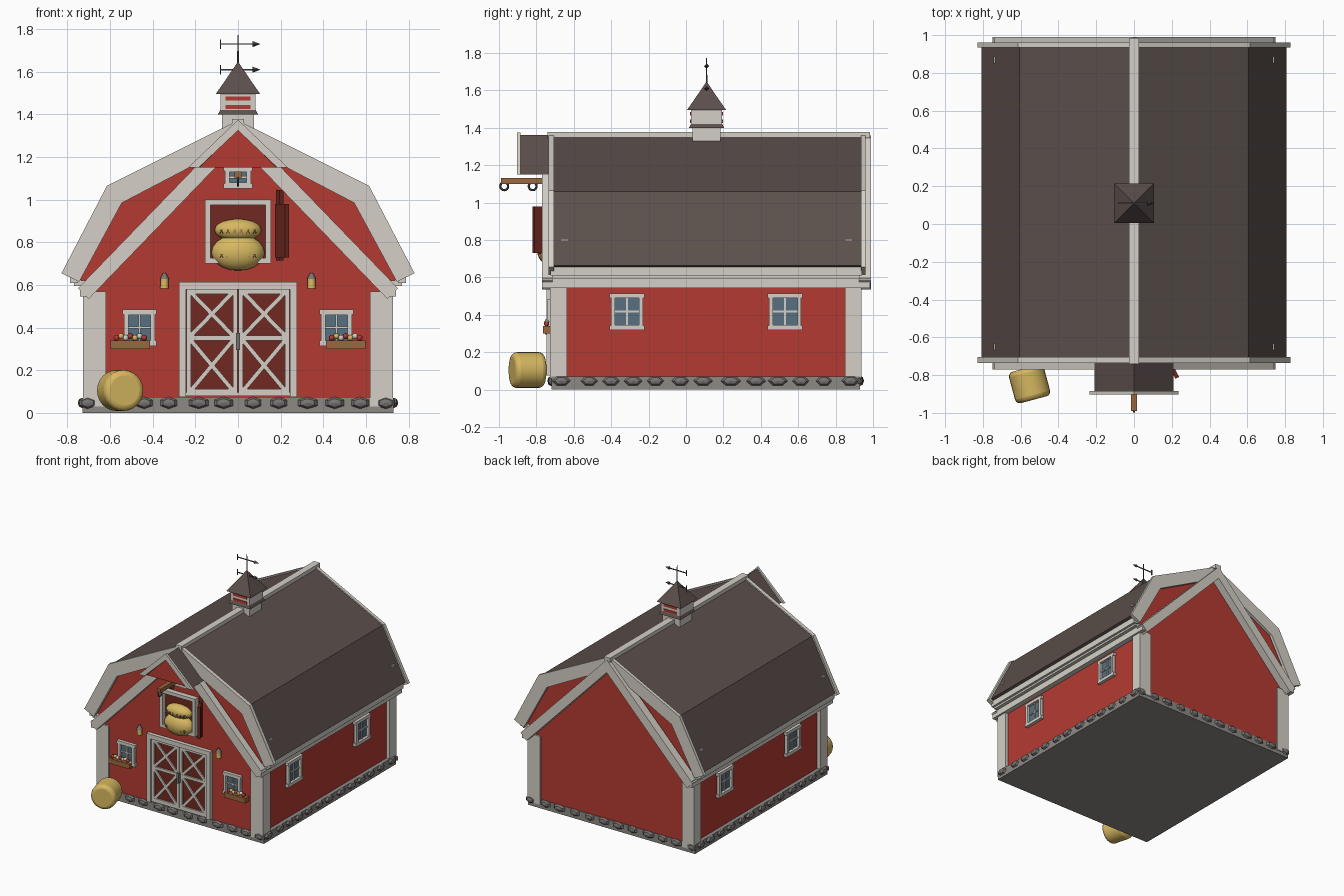
import bpy, bmesh, math, random
from mathutils import Matrix, Vector

if "Cube" in bpy.data.objects:
    bpy.data.objects.remove(bpy.data.objects["Cube"])

random.seed(4)


def material(name, rgb):
    m = bpy.data.materials.new(name)
    m.diffuse_color = (*rgb, 1)
    m.use_nodes = True
    m.node_tree.nodes["Principled BSDF"].inputs["Base Color"].default_value = m.diffuse_color
    return m


RED = material("barn_red", (0.46, 0.042, 0.032))
DARK_RED = material("dark_red", (0.16, 0.022, 0.014))
WHITE = material("off_white", (0.66, 0.63, 0.57))
ROOF = material("roof_brown", (0.105, 0.078, 0.07))
BASE = material("foundation_grey", (0.27, 0.255, 0.235))
STONE = material("stone_grey", (0.19, 0.18, 0.17))
HAY = material("hay_yellow", (0.68, 0.48, 0.12))
WOOD = material("wood_brown", (0.33, 0.14, 0.05))
GLASS = material("window_blue", (0.095, 0.16, 0.22))
METAL = material("dark_metal", (0.085, 0.08, 0.085))


def finish(name, bm, mat, smooth=False):
    bmesh.ops.recalc_face_normals(bm, faces=bm.faces)
    me = bpy.data.meshes.new(name)
    bm.to_mesh(me)
    bm.free()
    me.materials.append(mat)
    ob = bpy.data.objects.new(name, me)
    bpy.context.collection.objects.link(ob)
    if smooth:
        bpy.context.view_layer.objects.active = ob
        ob.select_set(True)
        bpy.ops.object.shade_smooth_by_angle(angle=math.radians(40))
        ob.select_set(False)
    return ob


def boxes(name, mat, *bounds):
    """Boxes given as x0, x1, y0, y1, z0, z1."""
    bm = bmesh.new()
    for x0, x1, y0, y1, z0, z1 in bounds:
        mtx = Matrix.Translation(((x0 + x1) / 2, (y0 + y1) / 2, (z0 + z1) / 2)) \
            @ Matrix.Diagonal((abs(x1 - x0), abs(y1 - y0), abs(z1 - z0), 1))
        bmesh.ops.create_cube(bm, size=1, matrix=mtx)
    return finish(name, bm, mat)


def prism(name, mat, polys, y0, y1):
    """Outlines in x, z pushed from y0 to y1."""
    bm = bmesh.new()
    for poly in polys:
        f = bm.faces.new([bm.verts.new((x, y0, z)) for x, z in poly])
        ext = bmesh.ops.extrude_face_region(bm, geom=[f])
        # the starting face stays as the cap
        bmesh.ops.translate(bm, vec=(0, y1 - y0, 0),
                            verts=[v for v in ext["geom"] if isinstance(v, bmesh.types.BMVert)])
    return finish(name, bm, mat)


def bar(p, q, w):
    """Four corners of a straight board of width w between two x, z points."""
    p, q = Vector(p), Vector(q)
    n = (q - p).orthogonal().normalized() * w / 2
    return [tuple(v) for v in (p + n, q + n, q - n, p - n)]


def ball(name, mat, loc, size, seg=16, ring=10, smooth=True):
    bm = bmesh.new()
    bmesh.ops.create_uvsphere(bm, u_segments=seg, v_segments=ring, radius=1,
                              matrix=Matrix.Translation(loc) @ Matrix.Diagonal((*size, 1)))
    return finish(name, bm, mat, smooth)


def cone(name, mat, loc, r1, r2, h, seg=12, rot=Matrix(), smooth=True):
    bm = bmesh.new()
    bmesh.ops.create_cone(bm, cap_ends=True, segments=seg, radius1=r1, radius2=r2, depth=h,
                          matrix=Matrix.Translation(loc) @ rot)
    return finish(name, bm, mat, smooth)


def mirrored(poly):
    return [poly, [(-x, z) for x, z in poly]]


def full(half):
    """Symmetric outline from its right half, listed bottom to top."""
    return half + [(-x, z) for x, z in reversed(half) if x > 0]


# Foundation and walls
boxes("foundation", BASE, (-0.73, 0.73, -0.72, 0.93, 0, 0.07))
prism("gambrel_wall", RED, [full([(0.70, 0.05), (0.70, 0.6), (0.765, 0.64), (0.575, 1.03), (0, 1.32)])], -0.69, 0.91)
gable = full([(0.69, 0.05), (0.69, 0.6), (0, 1.3)])
prism("front_gable_wall", RED, [gable], -0.715, -0.68)
prism("back_gable_wall", RED, [gable], 0.90, 0.925)

# Foundation stones
bm = bmesh.new()


def stone(x, y, sx, sy):
    w = random.uniform(0.85, 1.1)
    mtx = Matrix.Translation((x, y, 0.047)) @ Matrix.Diagonal((sx * w, sy * w, 0.028, 1))
    mtx = mtx @ Matrix.Rotation(math.pi / 2, 4, "Y" if sy > sx else "X")
    bmesh.ops.create_uvsphere(bm, u_segments=6, v_segments=4, radius=1, matrix=mtx)


for i in range(12):
    for y in (-0.72, 0.93):
        stone(-0.7 + i * 1.4 / 11 + random.uniform(-0.01, 0.01), y, 0.05, 0.02)
for i in range(13):
    for x in (-0.73, 0.73):
        stone(x, -0.66 + i * 1.53 / 12 + random.uniform(-0.015, 0.015), 0.02, 0.05)
finish("foundation_stones", bm, STONE)

# Corner posts, eave beams and fascias
trim = []
for s in (-1, 1):
    for y0, y1 in ((-0.727, -0.635), (0.85, 0.937)):
        trim.append((s * 0.62, s * 0.728, y0, y1, 0.03, 0.57))
    trim.append((s * 0.69, s * 0.742, -0.77, 0.985, 0.545, 0.597))
    trim.append((s * 0.75, s * 0.788, -0.725, 0.94, 0.61, 0.68))
    trim.append((s * 0.70, s * 0.77, -0.715, 0.93, 0.595, 0.62))
boxes("posts_and_eaves", WHITE, *trim)

# Gambrel roof with rake trim and ridge cap
outer = [(0.808, 0.665), (0.605, 1.06), (0, 1.362)]
inner = [(0.77, 0.65), (0.578, 1.025), (0, 1.315)]
prism("roof", ROOF, mirrored(outer + inner[::-1]), -0.715, 0.945)
rake = mirrored([(0.828, 0.655), (0.615, 1.065), (0, 1.372), (0, 1.27), (0.545, 0.985), (0.745, 0.615)])
prism("front_rake_trim", WHITE, rake, -0.735, -0.705)
prism("back_rake_trim", WHITE, rake, 0.935, 0.96)
diagonal = mirrored([(0.75, 0.585), (0, 1.36), (0, 1.26), (0.70, 0.535)])
prism("front_diagonal_trim", WHITE, diagonal, -0.77, -0.715)
prism("back_diagonal_trim", WHITE, diagonal, 0.925, 0.99)
boxes("ridge_cap", WHITE, (-0.027, 0.027, -0.74, 0.985, 1.345, 1.378))
boxes("roof_pegs", WHITE, *[(s * 0.725, s * 0.745, y - 0.018, y + 0.018, 0.797, 0.807)
                            for s in (-1, 1) for y in (-0.65, 0.87)])

# Hay hood, lifting beam and pulley wheels
prism("hood_roof", ROOF, mirrored([(0.21, 1.15), (0, 1.362), (0, 1.33), (0.18, 1.15)]), -0.895, -0.70)
prism("hood_gable", RED, [[(0.19, 1.15), (0, 1.34), (-0.19, 1.15)]], -0.88, -0.715)
prism("hood_trim", WHITE, mirrored([(0.235, 1.15), (0, 1.375), (0, 1.325), (0.185, 1.15)]), -0.903, -0.885)
boxes("lifting_beam", WOOD, (-0.016, 0.016, -0.99, -0.71, 1.1, 1.132))
for y in (-0.972, -0.82):
    bpy.ops.mesh.primitive_torus_add(major_segments=16, minor_segments=6, major_radius=0.021, minor_radius=0.006,
                                     location=(0, y, 1.088), rotation=(0, math.pi / 2, 0))
    bpy.context.object.name = "pulley_wheel"
    bpy.context.object.data.materials.append(METAL)
    bpy.context.object.select_set(False)


def frame(x, z, hw, hh, t):
    return [(x - hw, x - hw + t, z - hh, z + hh), (x + hw - t, x + hw, z - hh, z + hh),
            (x - hw, x + hw, z - hh, z - hh + t), (x - hw, x + hw, z + hh - t, z + hh)]


def front(rects, depth):
    return [(a, b, -0.715 - depth, -0.70, c, d) for a, b, c, d in rects]


def window(name, u, z, hw, hh, place):
    boxes(name + "_glass", GLASS, *place([(u - hw, u + hw, z - hh, z + hh)], 0.004))
    bars = [(u - 0.005, u + 0.005, z - hh, z + hh), (u - hw, u + hw, z - 0.005, z + 0.005)]
    boxes(name + "_bars", WHITE, *place(bars, 0.012))
    edge = frame(u, z, hw, hh, 0.02) + [(u - hw - 0.008, u + hw + 0.008, z + s * hh - 0.012, z + s * hh + 0.012)
                                        for s in (-0.92, 0.92)]
    boxes(name + "_frame", WHITE, *place(edge, 0.025))


# Windows, flower boxes and lamps
for s in (-1, 1):
    def side(rects, depth, s=s):
        return [(s * 0.69, s * (0.70 + depth), a, b, c, d) for a, b, c, d in rects]

    for y in (-0.315, 0.53):
        window("side_window", y, 0.418, 0.085, 0.093, side)
    window("front_window", s * 0.462, 0.4, 0.072, 0.08, front)
    x = s * 0.505
    boxes("flower_box", WOOD, (x - 0.092, x + 0.092, -0.765, -0.71, 0.3, 0.34))
    for i in range(7):
        ball("flower", (RED, HAY, WHITE)[i % 3], (x - 0.065 + i * 0.0217, -0.745, 0.352 + 0.008 * (i % 2)),
             (0.014,) * 3, 8, 5)
    cone("lamp_glass", HAY, (s * 0.345, -0.735, 0.606), 0.02, 0.018, 0.045)
    cone("lamp_cap", STONE, (s * 0.345, -0.735, 0.642), 0.022, 0.006, 0.03)
window("gable_window", 0, 1.105, 0.06, 0.045, front)

# Double doors
boxes("door_panels", DARK_RED, *front([(-0.25, 0.25, 0.08, 0.59)], 0.006))
boxes("door_frame", WHITE, *front([(-0.277, -0.243, 0.075, 0.613), (0.243, 0.277, 0.075, 0.613),
                                   (-0.277, 0.277, 0.578, 0.613)], 0.03))
rails, braces = [(-0.243, 0.243, 0.08, 0.095)], []
for s in (-1, 1):
    rails += frame(s * 0.122, 0.335, 0.12, 0.245, 0.022) + [(s * 0.122 - 0.12, s * 0.122 + 0.12, 0.34, 0.362)]
    for z0, z1 in ((0.1, 0.345), (0.358, 0.57)):
        a, b = s * 0.02, s * 0.225
        braces += [bar((a, z0), (b, z1), 0.02), bar((a, z1), (b, z0), 0.02)]
boxes("door_rails", WHITE, *front(rails, 0.018))
prism("door_braces", WHITE, braces, -0.731, -0.70)
boxes("door_handle", STONE, (-0.01, 0.01, -0.755, -0.71, 0.295, 0.375))

# Hay loft opening with bales and open shutter
boxes("loft_opening", DARK_RED, *front([(-0.14, 0.14, 0.71, 0.99)], 0.006))
boxes("loft_frame", WHITE, *front(frame(0, 0.85, 0.155, 0.15, 0.026), 0.04))
ball("lower_loft_hay", HAY, (0, -0.73, 0.752), (0.125, 0.068, 0.085))
ball("upper_loft_hay", HAY, (0, -0.73, 0.858), (0.11, 0.06, 0.052))
tufts = []
for i in range(12):
    x = -0.085 + i * 0.0155
    for z, w in ((0.842, 0.018), (0.728, 0.016)):
        tufts.append(bar((x, z), (x + 0.012 * (-1) ** i, z + w), 0.004))
prism("hay_straw", WOOD, tufts, -0.79, -0.74)
shutter = boxes("loft_shutter", DARK_RED, (-0.011, 0.011, -0.045, 0.05, -0.125, 0.125),
                (-0.004, 0.016, 0.02, 0.05, -0.14, 0.19))
shutter.matrix_world = Matrix.Translation((0.208, -0.775, 0.855)) @ Matrix.Rotation(math.radians(28), 4, "Z")

# Round bale on the ground
bale = cone("round_bale", HAY, (0, 0, 0), 0.096, 0.096, 0.172, 24, Matrix.Rotation(math.pi / 2, 4, "X"))
bale.matrix_world = Matrix.Translation((-0.553, -0.847, 0.105)) @ Matrix.Rotation(math.radians(15), 4, "Z")
bevel = bale.modifiers.new("rounded_rim", "BEVEL")
bevel.width, bevel.segments, bevel.limit_method = 0.025, 3, "ANGLE"
bevel.angle_limit = math.radians(50)

# Cupola
CY = 0.11
square = Matrix.Rotation(math.pi / 4, 4, "Z")
R2 = math.sqrt(2)
boxes("cupola_body", WHITE, (-0.075, 0.075, CY - 0.075, CY + 0.075, 1.33, 1.40),
      (-0.083, 0.083, CY - 0.083, CY + 0.083, 1.40, 1.50))
boxes("cupola_louvers", RED, *[(-0.058, 0.058, CY + s * 0.08, CY + s * 0.088, z, z + 0.02)
                               for s in (-1, 1) for z in (1.425, 1.465)])
cone("cupola_skirt", ROOF, (0, CY, 1.41), 0.095 * R2, 0.083 * R2, 0.022, 4, square, False)
cone("cupola_lower_roof", ROOF, (0, CY, 1.525), 0.105 * R2, 0.063 * R2, 0.06, 4, square, False)
cone("cupola_upper_roof", ROOF, (0, CY, 1.6), 0.063 * R2, 0.003, 0.09, 4, square, False)

# Weather vane
cone("vane_pole", METAL, (0, CY, 1.7), 0.004, 0.003, 0.145, 8)
for z in (1.73, 1.61):
    boxes("vane_arrow", METAL, (-0.08, 0.08, CY - 0.003, CY + 0.003, z - 0.003, z + 0.003),
          (-0.085, -0.079, CY - 0.003, CY + 0.003, z - 0.022, z + 0.022))
    cone("vane_tip", METAL, (0.087, CY, z), 0.014, 0, 0.036, 4, Matrix.Rotation(math.pi / 2, 4, "Y"), False)
